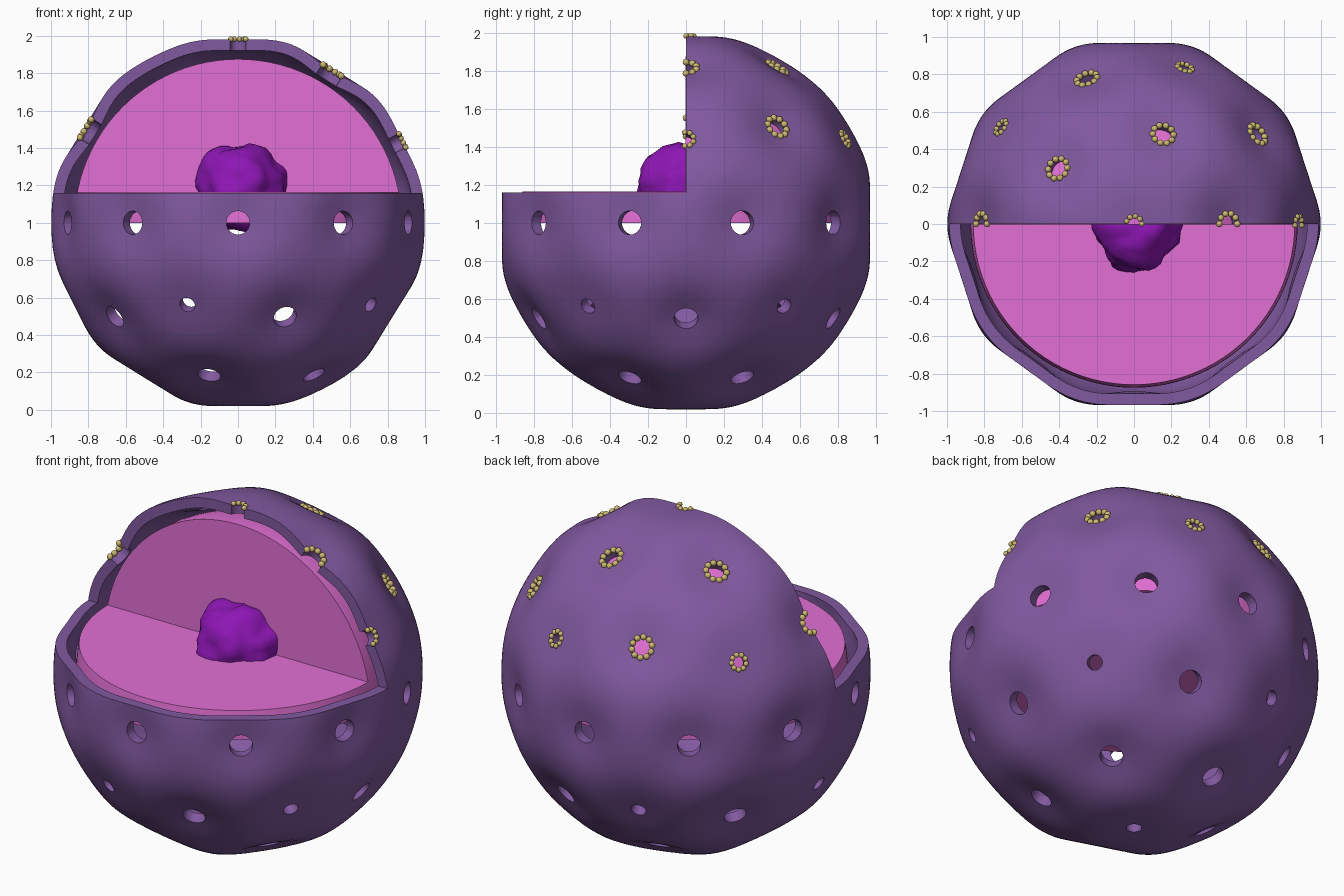
import bpy, bmesh, math
from mathutils import Vector, Matrix, noise

if "Cube" in bpy.data.objects:
    bpy.data.objects.remove(bpy.data.objects["Cube"])

CENTRE = Vector((0, 0, 1))


def material(name, rgb):
    m = bpy.data.materials.new(name)
    m.diffuse_color = (*rgb, 1)
    m.use_nodes = True
    m.node_tree.nodes["Principled BSDF"].inputs["Base Color"].default_value = m.diffuse_color
    return m


def make_object(name, bm, mat=None):
    me = bpy.data.meshes.new(name)
    bm.to_mesh(me)
    bm.free()
    ob = bpy.data.objects.new(name, me)
    bpy.context.collection.objects.link(ob)
    if mat:
        me.materials.append(mat)
    return ob


def box_cutter(lo, hi):
    lo, hi = Vector(lo), Vector(hi)
    bm = bmesh.new()
    bmesh.ops.create_cube(bm, size=1, matrix=Matrix.Translation((lo + hi) / 2)
                          @ Matrix.Diagonal((*(hi - lo), 1)))
    ob = make_object("cutter", bm)
    ob.hide_render = True
    return ob


def activate(ob):
    bpy.ops.object.select_all(action='DESELECT')
    ob.select_set(True)
    bpy.context.view_layer.objects.active = ob


def cut(ob, cutter):
    activate(ob)
    mod = ob.modifiers.new("cut", 'BOOLEAN')
    mod.operation = 'DIFFERENCE'
    mod.solver = 'EXACT'
    mod.object = cutter
    bpy.ops.object.modifier_apply(modifier=mod.name)
    bpy.data.objects.remove(cutter)


def smooth(ob, angle=35):
    activate(ob)
    bpy.ops.object.shade_smooth_by_angle(angle=math.radians(angle))


purple = material("envelope_purple", (0.22, 0.10, 0.35))
pink = material("interior_pink", (0.76, 0.16, 0.66))
violet = material("core_violet", (0.27, 0.008, 0.46))
gold = material("bead_gold", (0.62, 0.49, 0.17))

# pore layout: the 42 points of a once-divided icosahedron
bm = bmesh.new()
bmesh.ops.create_icosphere(bm, subdivisions=2, radius=1)
pores = [(v.co.normalized(), len(v.link_edges) == 5) for v in bm.verts]
bm.free()


def envelope_radius(d):
    # the surface dips softly towards every pore
    return 1.005 - sum((0.025 if small else 0.052)
                       * math.exp(-(d - p).length_squared / 0.19 ** 2)
                       for p, small in pores)


# envelope: dimpled thick shell
bm = bmesh.new()
bmesh.ops.create_icosphere(bm, subdivisions=6, radius=1)
for v in bm.verts:
    d = v.co.normalized()
    v.co = CENTRE + d * envelope_radius(d)
envelope = make_object("envelope", bm, purple)
activate(envelope)
mod = envelope.modifiers.new("thickness", 'SOLIDIFY')
mod.thickness = 0.06
mod.offset = -1
bpy.ops.object.modifier_apply(modifier=mod.name)

# pore holes
bm = bmesh.new()
for p, small in pores:
    r = 0.042 if small else 0.063
    bmesh.ops.create_cone(bm, cap_ends=True, segments=24, radius1=r, radius2=r, depth=0.3,
                          matrix=Matrix.Translation(CENTRE + p * 0.95)
                          @ p.to_track_quat('Z', 'Y').to_matrix().to_4x4())
drills = make_object("pore_cutter", bm)
drills.hide_render = True
cut(envelope, drills)

# open quarter at the upper front
cut(envelope, box_cutter((-2, -2, 1.158), (2, -0.001, 3)))
smooth(envelope)

# interior: upper half ball with the same quarter removed
bm = bmesh.new()
bmesh.ops.create_uvsphere(bm, u_segments=96, v_segments=48, radius=0.875,
                          matrix=Matrix.Translation(CENTRE))
interior = make_object("interior", bm, pink)
cut(interior, box_cutter((-2, -2, -1), (2, 2, 0.998)))
cut(interior, box_cutter((-2, -2, 1.164), (2, -0.002, 3)))
smooth(interior)

# core: lumpy ball in the middle
bm = bmesh.new()
bmesh.ops.create_icosphere(bm, subdivisions=4, radius=1)
for v in bm.verts:
    d = v.co.normalized()
    lump = noise.noise(d * 1.6 + Vector((3.1, 0.4, 1.7))) * 0.035 \
        + noise.noise(d * 4 + Vector((7, 2, 5))) * 0.018
    v.co = Vector((0.02, -0.01, 1.19)) + d * (0.235 + lump)
core = make_object("core", bm, violet)
smooth(core, 60)

# bead rings around the pores of the upper back
bm = bmesh.new()
for p, small in pores:
    if p.z < 0.4 or p.y < -0.01:
        continue
    ring, size, count = (0.042, 0.0145, 9) if small else (0.059, 0.0175, 10)
    turn = p.to_track_quat('Z', 'Y')
    for i in range(count):
        a = 2 * math.pi * (i + 0.5) / count
        d = (p + turn @ Vector((math.cos(a), math.sin(a), 0)) * ring).normalized()
        pos = CENTRE + d * (envelope_radius(d) + 0.002)
        if pos.y > -0.012:
            bmesh.ops.create_uvsphere(bm, u_segments=12, v_segments=8, radius=size,
                                      matrix=Matrix.Translation(pos))
beads = make_object("pore_beads", bm, gold)
smooth(beads, 60)
